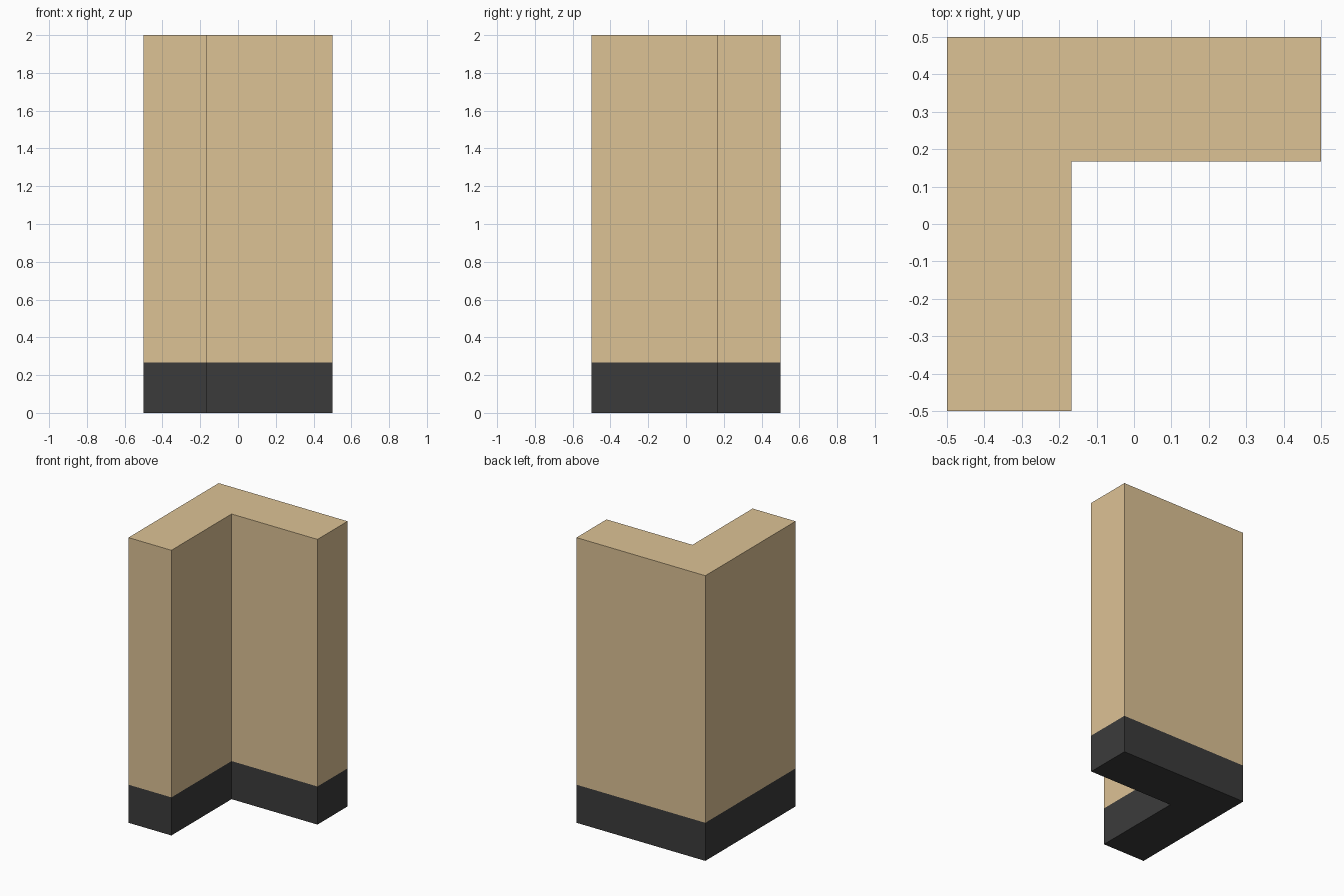
import bpy, bmesh

if "Cube" in bpy.data.objects:
    bpy.data.objects.remove(bpy.data.objects["Cube"])

H = 0.5          # half the footprint
T = 1 / 6        # inner corner offset (walls are a third thick)
SPLIT = 0.267    # top of the dark skirting
TOP = 2.0

# L-shaped footprint, counter-clockwise from above
PROFILE = [(-H, -H), (-T, -H), (-T, T), (H, T), (H, H), (-H, H)]


def material(name, color):
    mat = bpy.data.materials.new(name)
    mat.diffuse_color = (*color, 1)
    mat.use_nodes = True
    mat.node_tree.nodes["Principled BSDF"].inputs["Base Color"].default_value = mat.diffuse_color
    return mat


def l_prism(name, z0, z1, mat, cap_bottom, cap_top):
    """Extrude the footprint; caps are optional so no faces hide inside."""
    bm = bmesh.new()
    low = [bm.verts.new((x, y, z0)) for x, y in PROFILE]
    high = [bm.verts.new((x, y, z1)) for x, y in PROFILE]
    n = len(PROFILE)
    for i in range(n):
        j = (i + 1) % n
        bm.faces.new((low[i], low[j], high[j], high[i]))
    if cap_bottom:
        bm.faces.new(low[::-1])
    if cap_top:
        bm.faces.new(high)
    mesh = bpy.data.meshes.new(name)
    bm.to_mesh(mesh)
    bm.free()
    mesh.materials.append(mat)
    obj = bpy.data.objects.new(name, mesh)
    bpy.context.collection.objects.link(obj)
    return obj


# Dark skirting band at the foot
l_prism("wall_base", 0, SPLIT, material("dark_grey", (0.044, 0.044, 0.044)), True, False)
# Tan wall corner above it
l_prism("wall_corner", SPLIT, TOP, material("tan", (0.72, 0.54, 0.30)), False, True)
